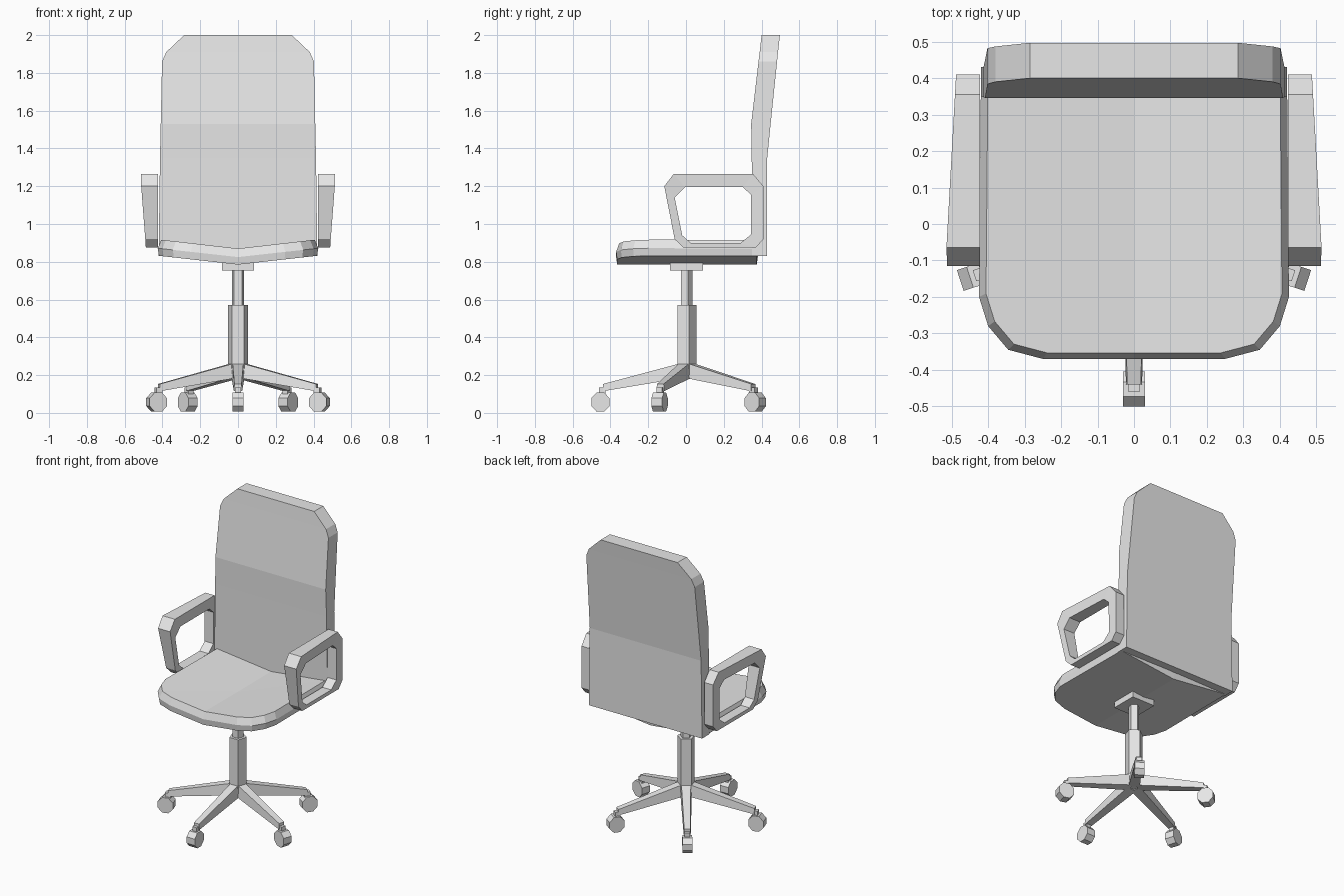
import bpy, bmesh, math
from mathutils import Matrix

cube = bpy.data.objects.get("Cube")
if cube:
    bpy.data.objects.remove(cube, do_unlink=True)

GREY = (0.8, 0.8, 0.8, 1.0)
grey = bpy.data.materials.new("light grey")
grey.use_nodes = True
grey.diffuse_color = GREY
grey.node_tree.nodes["Principled BSDF"].inputs["Base Color"].default_value = GREY


def loft(name, rings, closed=False, centres=None, turn=0.0):
    """Skin a list of equal rings; caps are flat, or fans round given centres."""
    bm = bmesh.new()
    loops = [[bm.verts.new(p) for p in ring] for ring in rings]
    n = len(loops[0])
    pairs = list(zip(loops, loops[1:]))
    if closed:
        pairs.append((loops[-1], loops[0]))
    for a, b in pairs:
        for i in range(n):
            j = (i + 1) % n
            bm.faces.new((a[i], a[j], b[j], b[i]))
    if centres:
        for loop, c in zip((loops[0], loops[-1]), centres):
            mid = bm.verts.new(c)
            for i in range(n):
                bm.faces.new((loop[i], loop[(i + 1) % n], mid))
    elif not closed:
        bm.faces.new(loops[0])
        bm.faces.new(loops[-1])
    bmesh.ops.rotate(bm, verts=bm.verts, cent=(0, 0, 0), matrix=Matrix.Rotation(turn, 3, 'Z'))
    bmesh.ops.recalc_face_normals(bm, faces=bm.faces)
    mesh = bpy.data.meshes.new(name)
    bm.to_mesh(mesh)
    bm.free()
    mesh.materials.append(grey)
    obj = bpy.data.objects.new(name, mesh)
    bpy.context.collection.objects.link(obj)
    return obj


def rect(x, y0, y1, z):
    return [(-x, y0, z), (x, y0, z), (x, y1, z), (-x, y1, z)]


def pentagon(r, z):
    angles = [math.pi / 2 + math.tau * i / 5 for i in range(5)]
    return [(r * math.cos(a), r * math.sin(a), z) for a in angles]


# Seat: rounded front, sides raised above the middle
half = [(0, -.37), (.25, -.37), (.345, -.345), (.4, -.28), (.425, -.2), (.42, .38), (0, .38)]
outline = half + [(-x, y) for x, y in half[-2:0:-1]]


def seat_ring(scale, z):
    return [(x * scale, y * scale, z + .11 * abs(x)) for x, y in outline]


loft("seat", [seat_ring(.985, .785), seat_ring(1, .825), seat_ring(.955, .87)],
     centres=[(0, 0, .785), (0, 0, .868)])

# Backrest: rows of half width, front y, back y, height
rows = [(.42, .35, .43, .83), (.413, .348, .43, 1.35), (.409, .345, .448, 1.53),
        (.402, .384, .482, 1.86), (.38, .39, .487, 1.91), (.285, .4, .497, 2)]
loft("backrest", [rect(*row) for row in rows])

# Armrests: eight-sided loops that flare outwards at the top front
outer = [(-.065, 1.265), (-.115, 1.2), (-.06, .92), (-.015, .875),
         (.37, .875), (.41, .92), (.41, 1.2), (.355, 1.265)]
inner = [(-.005, 1.195), (-.06, 1.14), (-.02, .94), (.025, .9),
         (.29, .9), (.345, .945), (.345, 1.155), (.3, 1.195)]


def flare(y, z):
    return .488 + .025 * (.41 - y) / .5 * (z - .875) / .35


for side, label in ((1, "left"), (-1, "right")):
    loops = [[(side * (flare(y, z) if wide else .423), y, z) for y, z in profile]
             for profile, wide in ((outer, 0), (outer, 1), (inner, 1), (inner, 0))]
    loft(label + "_armrest", loops, closed=True)

# Centre column
loft("seat_plate", [rect(.085, -.085, .09, z) for z in (.755, .8)])
loft("gas_lift", [pentagon(.034, z) for z in (.55, .76)])
loft("column", [pentagon(.055, z) for z in (.19, .57)])

# Five base legs, each with a stem and an octagonal caster
for k in range(5):
    turn = math.tau * k / 5
    leg = [[(-w, y, low), (w, y, low), (w * .85, y, top), (-w * .85, y, top)]
           for w, y, low, top in ((.034, -.02, .185, .265), (.022, -.44, .115, .153))]
    loft(f"leg_{k + 1}", leg, turn=turn)
    loft(f"caster_stem_{k + 1}", [rect(.016, -.46, -.425, z) for z in (.08, .135)], turn=turn)
    wheel = [[(x, -.453 + .052 * math.cos(a), .057 + .055 * math.sin(a))
              for a in (math.tau * (i + .5) / 8 for i in range(8))] for x in (-.03, .03)]
    loft(f"caster_{k + 1}", wheel, turn=turn)
